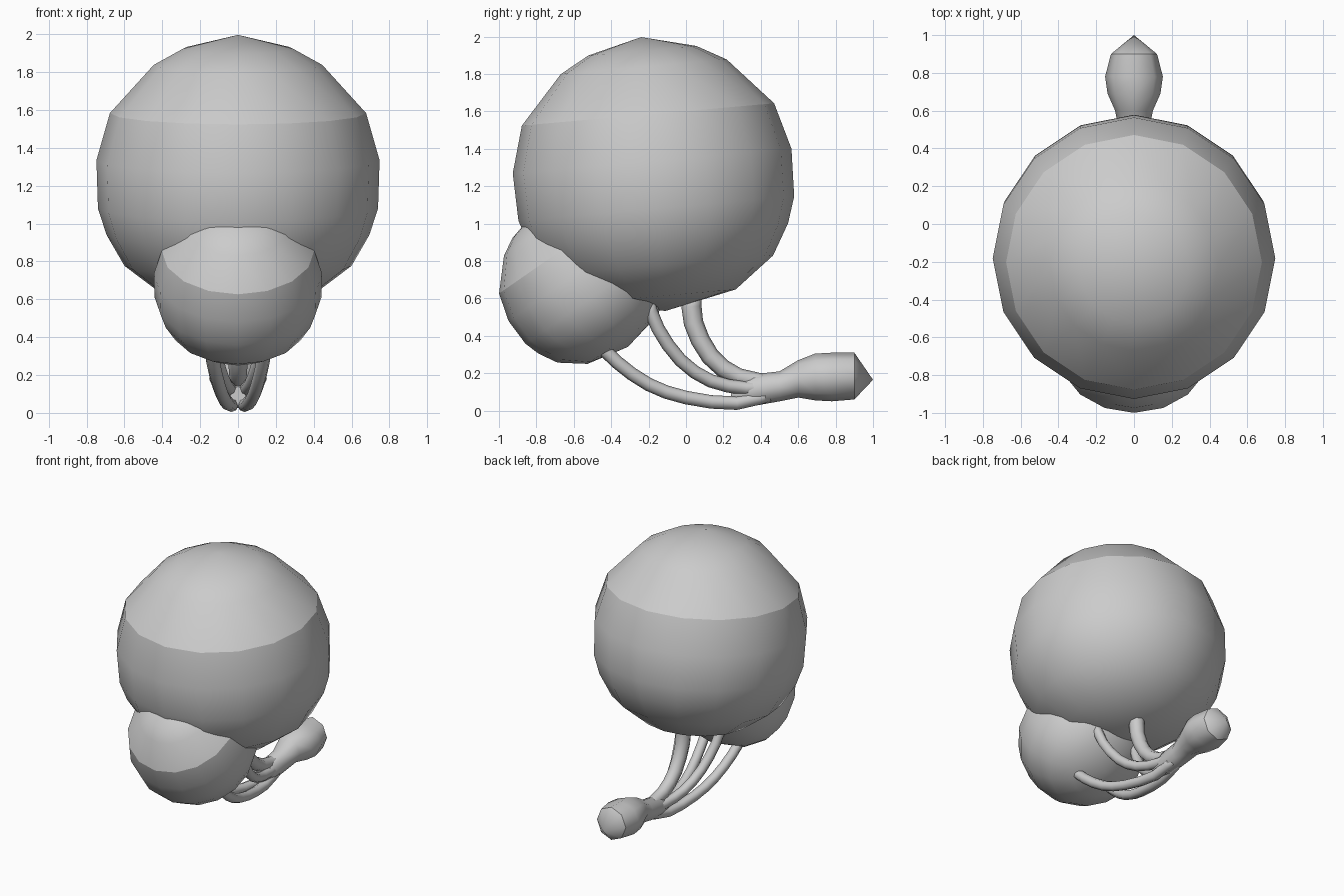
import bpy, bmesh, math
from mathutils import Vector

if "Cube" in bpy.data.objects:
    bpy.data.objects.remove(bpy.data.objects["Cube"])

grey = bpy.data.materials.new("plain grey")
grey.diffuse_color = (0.6, 0.6, 0.6, 1)
grey.use_nodes = True
grey.node_tree.nodes["Principled BSDF"].inputs["Base Color"].default_value = grey.diffuse_color


def loft(name, rings, sides, tangents=None, sharp=()):
    """Skin rings of (centre, half width in x, half depth); zero width is a tip."""
    bm = bmesh.new()
    pts = [Vector(r[0]) for r in rings]
    loops = []
    for i, (c, rx, rd) in enumerate(rings):
        t = tangents or (pts[min(i + 1, len(pts) - 1)] - pts[max(i - 1, 0)])
        t = t.normalized()
        side = (Vector((1, 0, 0)) - t * t.x).normalized()
        up = t.cross(side)
        if rx == 0:
            loops.append([bm.verts.new(pts[i])])
            continue
        loop = []
        for k in range(sides):
            a = math.tau * k / sides
            loop.append(bm.verts.new(pts[i] + side * math.cos(a) * rx + up * math.sin(a) * rd))
        loops.append(loop)
    for a, b in zip(loops, loops[1:]):
        for k in range(sides):
            n = (k + 1) % sides
            if len(a) == 1:
                f = [a[0], b[n], b[k]]
            elif len(b) == 1:
                f = [a[k], a[n], b[0]]
            else:
                f = [a[k], a[n], b[n], b[k]]
            bm.faces.new(f)
    for end in (loops[0], loops[-1]):
        if len(end) > 2:
            bm.faces.new(end)
    bmesh.ops.recalc_face_normals(bm, faces=bm.faces)
    for f in bm.faces:
        f.smooth = True
    for i in sharp:
        ring = set(loops[i])
        for e in bm.edges:
            if e.verts[0] in ring and e.verts[1] in ring:
                e.smooth = False
    me = bpy.data.meshes.new(name)
    bm.to_mesh(me)
    bm.free()
    me.materials.append(grey)
    ob = bpy.data.objects.new(name, me)
    bpy.context.collection.objects.link(ob)
    return ob


# Coarse ball profile: (distance along axis, radius)
BALL = [(.735, 0), (.662, .29), (.576, .445), (.32, .677), (.07, .748), (-.185, .74),
        (-.325, .695), (-.49, .6), (-.653, .385), (-.735, 0)]


def ball(name, centre, axis, scale):
    axis = Vector(axis).normalized()
    c = Vector(centre)
    loft(name, [(c + axis * a * scale, r * scale, r * scale) for a, r in BALL],
         16, axis, sharp=(3,))


ball("large_ball", (0, -.175, 1.265), (0, -.088, .996), 1.0)
ball("small_ball", (0, -.56, .70), (0, -.57, .82), .595)


# Curved strands that gather into the stem
def strand(name, path, r0, r1):
    P = [Vector(p) for p in path]
    fine = []
    for i in range(len(P) - 1):
        a, b, c, d = P[max(i - 1, 0)], P[i], P[i + 1], P[min(i + 2, len(P) - 1)]
        for s in (0, .5):
            fine.append(.5 * (2 * b + (c - a) * s + (2 * a - 5 * b + 4 * c - d) * s * s
                              + (3 * b - a - 3 * c + d) * s ** 3))
    fine.append(P[-1])
    n = len(fine) - 1
    loft(name, [(p, r0 + (r1 - r0) * i / n, r0 + (r1 - r0) * i / n)
                for i, p in enumerate(fine)], 8)


strand("back_strand", [(0, .03, .62), (0, .04, .47), (0, .13, .29), (0, .28, .18), (0, .48, .145)],
       .055, .045)
for s, label in ((-1, "left"), (1, "right")):
    strand(label + "_middle_strand",
           [(s * .17, -.21, .60), (s * .15, -.15, .44), (s * .11, -.03, .27),
            (s * .07, .13, .16), (s * .035, .32, .12), (s * .02, .48, .13)], .036, .036)
    strand(label + "_front_strand",
           [(s * .15, -.50, .39), (s * .13, -.37, .26), (s * .10, -.20, .14),
            (s * .07, 0, .07), (s * .035, .27, .04), (s * .02, .48, .10)], .036, .036)

# Stem swelling into a pointed bulb
loft("stem_bulb", [((0, y, z), rx, rz) for y, z, rx, rz in [
    (.24, .09, .04, .05), (.36, .11, .07, .085), (.5, .13, .08, .08), (.6, .17, .1, .1),
    (.69, .18, .14, .125), (.78, .18, .153, .13), (.9, .185, .122, .125), (1.0, .165, 0, 0)]],
     8, Vector((0, 1, 0)), sharp=(0, 6))
